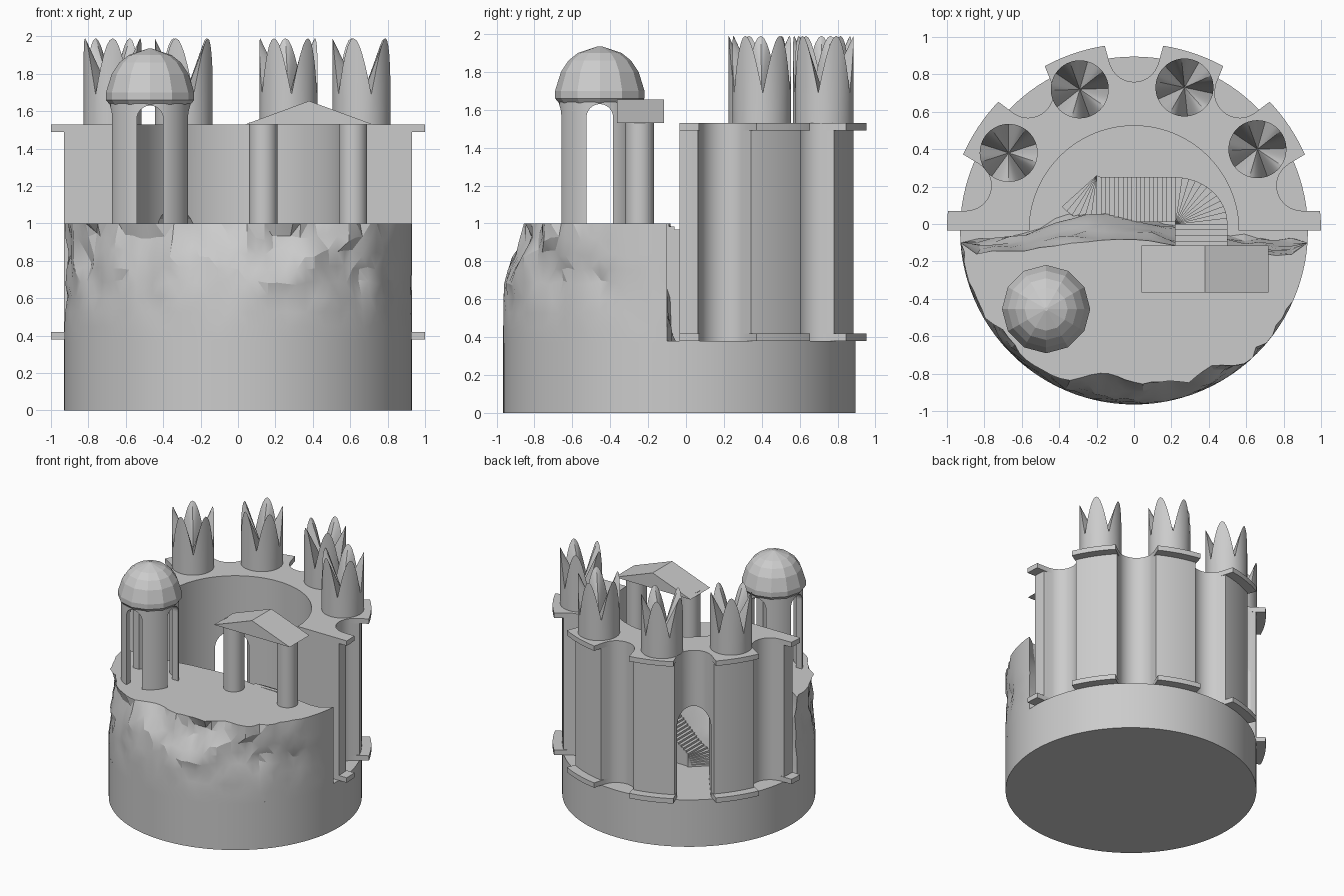
import bpy, bmesh
from math import sin, cos, pi, radians, sqrt, exp
from mathutils import Vector, Matrix, noise

cube = bpy.data.objects.get("Cube")
if cube:
    bpy.data.objects.remove(cube, do_unlink=True)

stone = bpy.data.materials.new("grey_stone")
stone.use_nodes = True
GREY = (0.6, 0.6, 0.6, 1)
stone.diffuse_color = GREY
stone.node_tree.nodes["Principled BSDF"].inputs["Base Color"].default_value = GREY

CY = -0.035        # shared plan centre of the drum and the wall
FLOOR, TERRACE, WALL_TOP = 0.38, 1.0, 1.53


def finish(name, bm, smooth=None):
    """Turn a bmesh into a named object, optionally smooth by angle."""
    bmesh.ops.recalc_face_normals(bm, faces=bm.faces)
    mesh = bpy.data.meshes.new(name)
    bm.to_mesh(mesh)
    bm.free()
    mesh.materials.append(stone)
    ob = bpy.data.objects.new(name, mesh)
    bpy.context.collection.objects.link(ob)
    if smooth:
        bpy.ops.object.select_all(action='DESELECT')
        ob.select_set(True)
        bpy.context.view_layer.objects.active = ob
        bpy.ops.object.shade_smooth_by_angle(angle=radians(smooth))
    return ob


def loft(bm, rings, caps=True):
    """Bridge equal closed rings of points; cap the first and last."""
    loops = [[bm.verts.new(p) for p in ring] for ring in rings]
    n = len(loops[0])
    for a, b in zip(loops, loops[1:]):
        for i in range(n):
            j = (i + 1) % n
            bm.faces.new((a[i], a[j], b[j], b[i]))
    if caps:
        bm.faces.new(loops[0])
        bm.faces.new(loops[-1])
    return loops


def circle(x, y, z, r, n):
    return [(x + r * cos(2 * pi * i / n), y + r * sin(2 * pi * i / n), z) for i in range(n)]


def turned(name, x, y, profile, n, smooth=None):
    bm = bmesh.new()
    loft(bm, [circle(x, y, z, r, n) for r, z in profile])
    return finish(name, bm, smooth)


def cut_arch(targets, x, y, angle, width, length, z0, top):
    """Cut a round-headed opening along a horizontal direction."""
    h = width / 2
    shape = [(-h, z0), (h, z0)]
    shape += [(h * cos(pi * i / 16), top - h + h * sin(pi * i / 16)) for i in range(17)]
    turn = Matrix.Translation((x, y, 0)) @ Matrix.Rotation(angle, 4, 'Z')
    bm = bmesh.new()
    loft(bm, [[turn @ Vector((d, u, z)) for u, z in shape] for d in (-length / 2, length / 2)])
    cutter = finish("arch_cutter", bm)
    cutter.hide_render = True
    for ob in targets:
        mod = ob.modifiers.new("arch", 'BOOLEAN')
        mod.operation, mod.solver, mod.object = 'DIFFERENCE', 'EXACT', cutter
        bpy.context.view_layer.objects.active = ob
        bpy.ops.object.modifier_apply(modifier=mod.name)
    bpy.data.objects.remove(cutter, do_unlink=True)


# Round drum under everything
turned("base_drum", 0, CY, [(0.93, 0), (0.93, FLOOR)], 96, 30)

# Half-round wall with concave flutes
FLUTES = [radians(a) for a in (15, 52.5, 90, 127.5, 165)]


def fluted_radius(angle, radius, centre=0.93, hollow=0.135):
    for f in FLUTES:
        side = centre * sin(angle - f)
        if abs(side) < hollow:
            return centre * cos(angle - f) - sqrt(hollow ** 2 - side ** 2)
    return radius


def half_ring(name, outer, z0, z1, inner=0.56, steps=240):
    bm = bmesh.new()
    sections = []
    for i in range(steps + 1):
        a = pi * i / steps
        r = fluted_radius(a, outer)
        sections.append([(q * cos(a), CY + q * sin(a), z)
                         for q, z in ((inner, z0), (r, z0), (r, z1), (inner, z1))])
    loft(bm, sections)
    return finish(name, bm, 30)


lower_rim = half_ring("lower_wall_rim", 1.0, FLOOR, 0.42)
wall = half_ring("fluted_wall", 0.93, 0.42, 1.49)
half_ring("upper_wall_rim", 1.0, 1.49, WALL_TOP)

# Arched doorway through one flute
door = FLUTES[3]
cut_arch([lower_rim, wall], 0.7 * cos(door), CY + 0.7 * sin(door), door, 0.25, 0.6, 0.3, 1.08)


# Crown turrets: five petals with sharp notches, hollowed to the axis
def crown(name, x, y, notch, r=0.155, n=60):
    bm = bmesh.new()
    low = circle(x, y, WALL_TOP, r, n)
    top = []
    for i, p in enumerate(low):
        z = 1.69 + 0.3 * abs(sin(2.5 * 2 * pi * i / n))
        top.append((p[0], p[1], z))
    rings = loft(bm, [low, top], caps=False)
    bm.faces.new(rings[0])
    centre = bm.verts.new((x, y, 1.67))
    for i in range(n):
        bm.faces.new((rings[1][i], rings[1][(i + 1) % n], centre))
    bmesh.ops.rotate(bm, verts=bm.verts, cent=(x, y, 0),
                     matrix=Matrix.Rotation(radians(notch - 90), 3, 'Z'))
    return finish(name, bm, 20)


for name, x, y, notch in (("outer_left", 0.66, 0.40, 20), ("inner_left", 0.27, 0.73, 6),
                          ("inner_right", -0.29, 0.72, 20), ("outer_right", -0.67, 0.38, -36)):
    crown("crown_turret_" + name, x, y, notch)

# Rocky terrace: rough front arc and a sloping cliff on the inner side
bm = bmesh.new()
rings = []
ARC, BACK = 52, 22
for level in range(9):
    t = level / 8
    z = FLOOR - 0.01 + (TERRACE - FLOOR + 0.01) * t
    rough = max(0, min(1, (t - 0.15) / 0.7))
    ring = []
    for i in range(ARC + 1):
        a = radians(184 + 172 * i / ARC)
        x, y = 0.93 * cos(a), 0.93 * sin(a)
        bump = noise.noise(Vector((x * 4, y * 4, z * 5)))
        fine = noise.noise(Vector((x * 11 + 5, y * 11, z * 9)))
        hollow = 0.12 * exp(-((x - 0.05) / 0.36) ** 2) * max(0, (t - 0.5) * 2)
        inset = max(0, rough * (0.035 + 0.06 * bump + 0.04 * fine + hollow - 0.03 * (x > 0.7)))
        k = 1 - inset / 0.93
        lift = 0.05 * fine * rough * (level < 8)
        ring.append((x * k, CY + y * k, z + lift))
    first, last = Vector(ring[-1]), Vector(ring[0])
    for i in range(1, BACK):
        p = first.lerp(last, i / BACK)
        bulge = 0.17 * exp(-((p.x + 0.15) / 0.4) ** 2) * (1 - 0.75 * t)
        bump = noise.noise(Vector((p.x * 6, 3, z * 6)))
        y = -0.08 + bulge - 0.04 * t + 0.05 * bump * (1 - 0.5 * t)
        ring.append((p.x, y - 0.05 * abs(p.x) * t, z))
    rings.append(ring)
loft(bm, rings)
sides = [f for f in bm.faces if len(f.verts) == 4]
bmesh.ops.triangulate(bm, faces=sides)
finish("rock_terrace", bm, 18)

# Winding stair: (inner, outer) edge lines from the floor up to the terrace
edges = []
for i in range(7):
    a = radians(222 + 48 * i / 6)
    edges.append(((-0.2, 0.26), (-0.2 + 0.25 * cos(a), 0.26 + 0.25 * sin(a))))
edges += [((-0.2 + 0.42 * i / 18, 0.25), (-0.2 + 0.42 * i / 18, 0.01)) for i in range(1, 19)]
for i in range(1, 13):
    a = radians(90 - 90 * i / 12)
    edges.append(((0.22 + 0.28 * cos(a), 0.25 * sin(a)), (0.22, 0)))
edges += [((0.5, -0.03 * i), (0.22, -0.03 * i)) for i in range(1, 5)]
bm = bmesh.new()
count = len(edges) - 1
for i in range(count):
    (a, b), (c, d) = edges[i], edges[i + 1]
    z = FLOOR + (TERRACE - FLOOR) * (i + 1) / count
    plan = [Vector(p) for p in (a, b, d, c)]
    plan = [p for j, p in enumerate(plan) if (p - plan[j - 1]).length > 1e-4]
    loft(bm, [[(p.x, p.y, h) for p in plan] for h in (FLOOR - 0.01, z - 0.001)])
finish("winding_stair", bm)

# Domed pavilion: a hollow drum with four arches under a faceted dome
PX, PY = -0.47, -0.455
bm = bmesh.new()
tube = [circle(PX, PY, z, r, 36) for r, z in
        ((0.165, 0.99), (0.215, 0.99), (0.215, 1.64), (0.165, 1.64), (0.165, 0.99))]
loft(bm, tube, caps=False)
bmesh.ops.remove_doubles(bm, verts=bm.verts, dist=1e-5)
drum = finish("pavilion_pillars", bm, 30)
for angle in (0, pi / 2):
    cut_arch([drum], PX, PY, angle, 0.14, 0.6, 0.9, 1.63)
turned("pavilion_dome", PX, PY, [(0.212, 1.631), (0.236, 1.66), (0.236, 1.70), (0.205, 1.80),
                                 (0.165, 1.86), (0.115, 1.9), (0.01, 1.935)], 12)

# Gabled porch on two round columns at the head of the stair
for name, x in (("left", 0.615), ("right", 0.135)):
    turned("porch_column_" + name, x, -0.245, [(0.076, 0.99), (0.076, 1.54)], 32, 30)
bm = bmesh.new()
gable = [(0.04, WALL_TOP), (0.72, WALL_TOP), (0.38, 1.655)]
loft(bm, [[(x, y, z) for x, z in gable] for y in (-0.365, -0.115)])
finish("porch_roof", bm)
